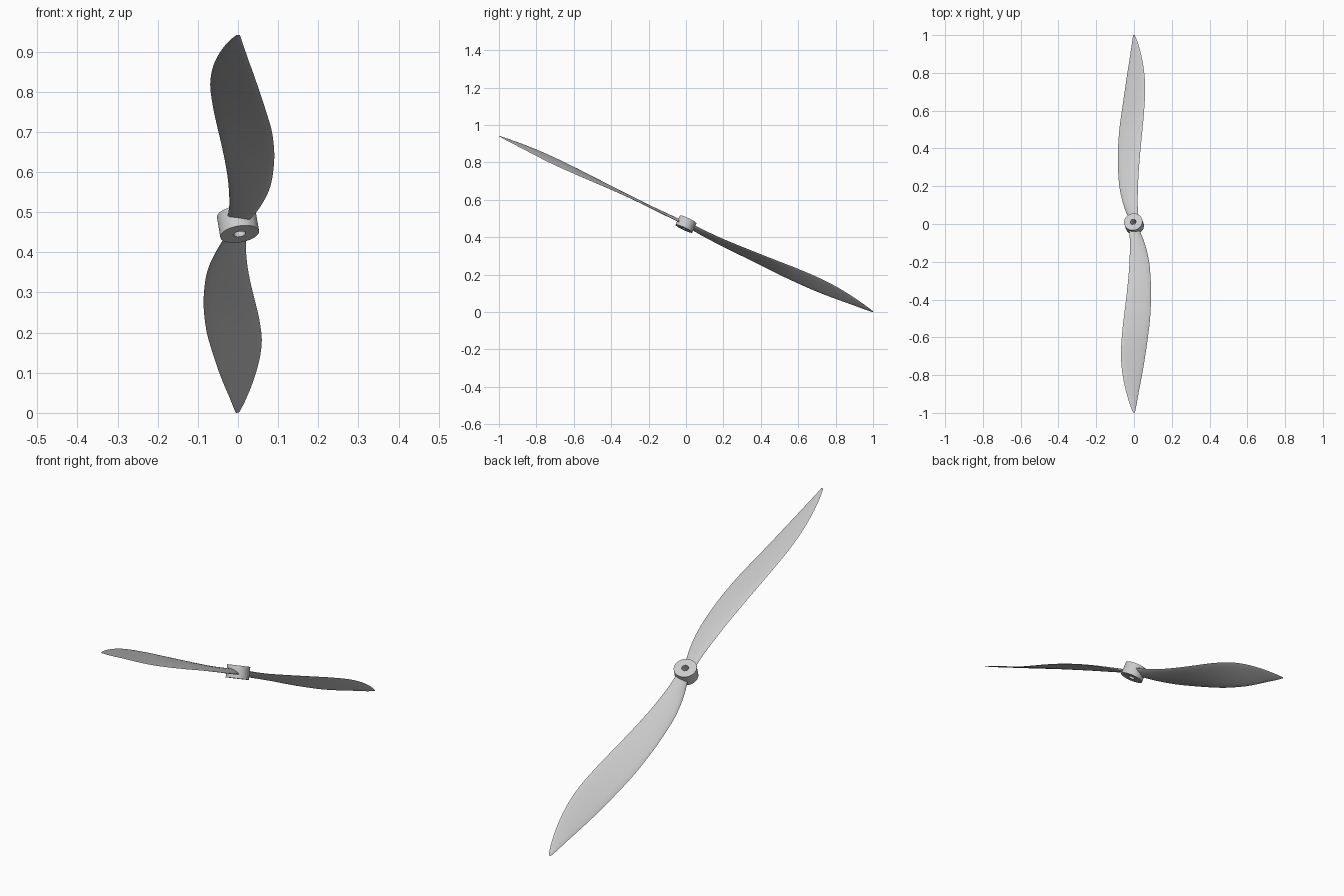
import bpy, bmesh, math
from mathutils import Matrix, Vector

if "Cube" in bpy.data.objects:
    bpy.data.objects.remove(bpy.data.objects["Cube"])

# Tilted propeller frame: chord direction, blade direction, hub axis
u = Vector((0, 1, -0.47)).normalized()
n = Vector((-0.15, 0.42, 0.895)).normalized()
w = u.cross(n).normalized()
FRAME = Matrix((w, u, n)).transposed().to_4x4()
FRAME.translation = (0, 0, 0.47)

# Blade stations: radius, left edge, left height, right edge, right height, thickness
STATIONS = [
    (0.030, -0.026, -0.008, 0.026, 0.007, 0.016),
    (0.10, -0.052, -0.011, 0.021, 0.007, 0.014),
    (0.20, -0.076, -0.013, 0.022, 0.008, 0.012),
    (0.30, -0.086, -0.014, 0.027, 0.012, 0.011),
    (0.42, -0.089, -0.016, 0.037, 0.018, 0.010),
    (0.55, -0.083, -0.020, 0.050, 0.025, 0.009),
    (0.65, -0.072, -0.022, 0.059, 0.030, 0.009),
    (0.77, -0.056, -0.022, 0.065, 0.033, 0.008),
    (0.88, -0.040, -0.017, 0.058, 0.030, 0.007),
    (0.98, -0.024, -0.010, 0.041, 0.021, 0.006),
    (1.06, -0.012, -0.005, 0.020, 0.010, 0.004),
    (1.104, -0.005, 0.000, 0.004, 0.002, 0.002),
]


def smooth_stations(rows, steps=4):
    out = []
    for i in range(len(rows) - 1):
        p = [rows[max(0, min(len(rows) - 1, i + k))] for k in (-1, 0, 1, 2)]
        for j in range(steps):
            t = j / steps
            out.append([0.5 * (2 * b + (c - a) * t + (2 * a - 5 * b + 4 * c - d) * t * t
                               + (3 * b - a - 3 * c + d) * t ** 3)
                        for a, b, c, d in zip(*p)])
    return out + [list(rows[-1])]


def finish(bm, name, matrix, angle):
    bmesh.ops.recalc_face_normals(bm, faces=bm.faces)
    me = bpy.data.meshes.new(name)
    bm.to_mesh(me)
    bm.free()
    me.transform(matrix)
    ob = bpy.data.objects.new(name, me)
    bpy.context.collection.objects.link(ob)
    bpy.ops.object.select_all(action='DESELECT')
    ob.select_set(True)
    bpy.context.view_layer.objects.active = ob
    bpy.ops.object.shade_smooth_by_angle(angle=math.radians(angle))


def bridge(bm, a, b):
    for i in range(len(a)):
        k = (i + 1) % len(a)
        bm.faces.new((a[i], a[k], b[k], b[i]))


# Twisted blade lofted through thin lens sections
def blade(name, turn):
    bm = bmesh.new()
    rings = []
    half = 8
    for s, la, lb, ra, rb, th in smooth_stations(STATIONS):
        ring = []
        for i in range(2 * half):
            ang = math.pi * i / half
            t = 0.5 - 0.5 * math.cos(ang)
            bulge = th * math.sin(ang) * (0.6 if ang < math.pi else 0.4)
            ring.append(bm.verts.new((la + (ra - la) * t, s, lb + (rb - lb) * t + bulge)))
        rings.append(ring)
    for a, b in zip(rings, rings[1:]):
        bridge(bm, a, b)
    bm.faces.new(rings[0])
    bm.faces.new(rings[-1])
    finish(bm, name, FRAME @ Matrix.Rotation(turn, 4, 'Z'), 50)


blade("blade_lower", 0)
blade("blade_upper", math.pi)

# Hub: short cylinder with a through bore
bm = bmesh.new()
R, BORE, H, SIDES = 0.049, 0.015, 0.0275, 48
loops = [[bm.verts.new((r * math.cos(2 * math.pi * i / SIDES),
                        r * math.sin(2 * math.pi * i / SIDES), z)) for i in range(SIDES)]
         for r, z in ((R, -H), (R, H), (BORE, H), (BORE, -H))]
for i in range(4):
    bridge(bm, loops[i], loops[(i + 1) % 4])
finish(bm, "hub", FRAME, 30)
